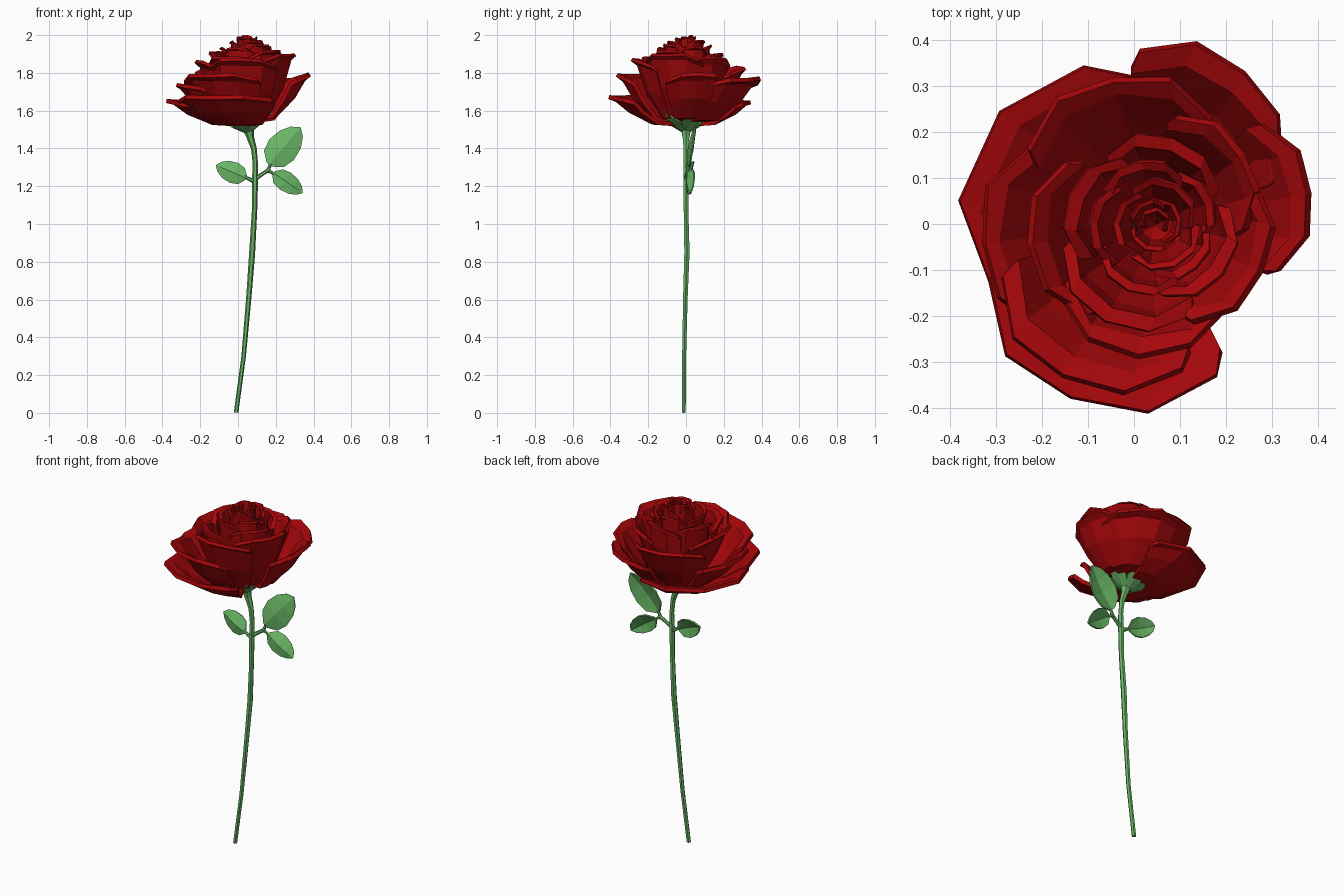
import bpy, bmesh, math, random
from mathutils import Vector

if "Cube" in bpy.data.objects:
    bpy.data.objects.remove(bpy.data.objects["Cube"])

random.seed(4)


def material(name, color):
    m = bpy.data.materials.new(name)
    m.diffuse_color = color
    m.use_nodes = True
    m.node_tree.nodes["Principled BSDF"].inputs["Base Color"].default_value = m.diffuse_color
    return m


RED = material("petal_red", (0.38, 0.002, 0.003, 1))
GREEN = material("leaf_green", (0.14, 0.46, 0.13, 1))


def make(name, verts, faces, mat, thick=0):
    me = bpy.data.meshes.new(name)
    me.from_pydata([tuple(v) for v in verts], [], faces)
    bm = bmesh.new()
    bm.from_mesh(me)
    bmesh.ops.recalc_face_normals(bm, faces=bm.faces)
    bm.to_mesh(me)
    bm.free()
    me.materials.append(mat)
    ob = bpy.data.objects.new(name, me)
    bpy.context.collection.objects.link(ob)
    if thick:
        s = ob.modifiers.new("thickness", 'SOLIDIFY')
        s.thickness = thick
        s.offset = 0
    return ob


def grid_faces(rows, cols):
    return [(r * cols + c, r * cols + c + 1, (r + 1) * cols + c + 1, (r + 1) * cols + c)
            for r in range(rows - 1) for c in range(cols - 1)]


def tube(name, pts, radii, sides=6):
    pts = [Vector(p) for p in pts]
    verts, faces, n = [], [], len(pts)
    for i, p in enumerate(pts):
        t = (pts[min(i + 1, n - 1)] - pts[max(i - 1, 0)]).normalized()
        q = Vector((0, 0, 1)).rotation_difference(t)
        for k in range(sides):
            a = math.tau * k / sides
            verts.append(p + q @ Vector((math.cos(a), math.sin(a), 0)) * radii[i])
    for i in range(n - 1):
        for k in range(sides):
            j = (k + 1) % sides
            faces.append((i * sides + k, i * sides + j, (i + 1) * sides + j, (i + 1) * sides + k))
    faces += [tuple(range(sides)), tuple(range((n - 1) * sides, n * sides))]
    return make(name, verts, faces, GREEN)


# Petal: part of a bowl with clipped corners and a turned-out lip
FLARE = [(0, 0), (0.42, 0.08), (0.72, 0.50), (0.90, 0.92), (1, 1)]
CUP = [(0, 0), (0.60, 0.15), (0.82, 0.60), (0.88, 0.98), (1, 1)]


def petal(name, az, half, r, z, base, cx, prof, thick):
    verts, cols = [], 5
    for i, (pr, pz) in enumerate(prof):
        for c in range(cols):
            u = 2 * c / (cols - 1) - 1
            drop = 1 - 0.12 * u ** 4 * (i > 1)
            a = math.radians(az + half * u * (1 - 0.1 * (i == 4)))
            rr = (0.004 + (r - 0.004) * pr * drop) * (1 + 0.04 * u)
            zz = base + (z - base) * pz * drop
            if i > 2:
                zz += random.uniform(-0.007, 0.004)
                rr *= random.uniform(0.98, 1.015)
            x0 = 0.05 + (cx - 0.05) * pr
            verts.append((x0 + rr * math.cos(a), rr * math.sin(a), zz))
    make(name, verts, grid_faces(len(prof), cols), RED, thick)


# Rings of petals: azimuth, half width, rim radius, rim height, base height
RINGS = {
    "outer_petal": (0.0, FLARE, 0.022, [
        (140, 72, .375, 1.65, 1.525), (250, 54, .405, 1.67, 1.525),
        (10, 31, .39, 1.79, 1.55), (54, 38, .405, 1.77, 1.54)]),
    "second_petal": (0.0, FLARE, 0.02, [
        (187, 48, .335, 1.74, 1.53), (245, 48, .365, 1.79, 1.53)]),
    "third_petal": (0.02, FLARE, 0.018, [
        (102, 50, .325, 1.83, 1.54), (190, 54, .25, 1.86, 1.54), (268, 52, .285, 1.87, 1.54),
        (338, 46, .28, 1.90, 1.55), (35, 42, .265, 1.88, 1.55)]),
    "middle_petal": (0.035, CUP, 0.015, [
        (75, 52, .195, 1.90, 1.58), (160, 50, .185, 1.91, 1.58),
        (245, 54, .235, 1.88, 1.58), (325, 50, .19, 1.915, 1.58)]),
    "inner_petal": (0.04, CUP, 0.012, [
        (20, 45, .14, 1.935, 1.62), (100, 48, .14, 1.945, 1.62), (180, 48, .14, 1.935, 1.62),
        (250, 46, .155, 1.93, 1.62), (315, 44, .135, 1.95, 1.62)]),
    "heart_petal": (0.045, CUP, 0.010, [
        (60, 68, .10, 1.97, 1.68), (180, 66, .09, 1.965, 1.68), (295, 66, .105, 1.965, 1.68)]),
    "bud_petal": (0.045, CUP, 0.008, [
        (10, 75, .06, 1.99, 1.72), (130, 70, .055, 1.995, 1.72), (250, 75, .06, 1.985, 1.72),
        (80, 120, .033, 1.997, 1.75)]),
}
for ring, (cx, prof, thick, petals) in RINGS.items():
    for n, p in enumerate(petals):
        petal(f"{ring}_{n + 1}", *p, cx, prof, thick)

# Stem, flaring into the flower base
tube("stem",
     [(-.01, -.012, .002), (.03, -.01, .3), (.058, -.003, .62), (.075, .005, .85), (.088, 0, 1.08),
      (.09, 0, 1.23), (.092, 0, 1.32), (.084, 0, 1.40), (.065, 0, 1.46), (.055, 0, 1.51),
      (.055, 0, 1.53)],
     [.012, .012, .014, .016, .014, .016, .014, .015, .02, .032, .05])

# Sepals under the flower
for n in range(5):
    a = math.tau * n / 5 + 0.3
    d, s = Vector((math.cos(a), math.sin(a), 0)), Vector((-math.sin(a), math.cos(a), 0))
    verts = []
    for r, z, w in [(.02, 1.495, .018), (.065, 1.524, .044), (.10, 1.545, .032), (.13, 1.572, .004)]:
        for k in (-1, 0, 1):
            v = Vector((.055, 0, z - .006 * (k == 0))) + d * r + s * w * k
            v.z += 0.2 * (v.x - .055)
            verts.append(v)
    make(f"sepal_{n + 1}", verts, grid_faces(4, 3), GREEN, 0.008)


# Leaf folded along its midrib, rolled a little about it
def leaf(name, base, tip, width, fold, roll):
    b, t = Vector(base), Vector(tip)
    d = t - b
    side = Vector((-d.z, 0, d.x)).normalized() + Vector((0, roll, 0))
    verts = []
    for f, w in [(0, .2), (.15, .8), (.40, 1), (.68, .85), (.88, .5), (1, .03)]:
        for k in (-1, -.5, 0, .5, 1):
            bend = Vector((0, fold * (abs(k) * w - .6 * math.sin(f * math.pi)), 0))
            verts.append(b + d * f + side * (k * w * width / 2) + bend)
    make(name, verts, grid_faces(6, 5), GREEN, 0.008)


leaf("large_leaf", (.165, .012, 1.315), (.33, .045, 1.51), .168, .022, 0.1)
leaf("lower_leaf", (.188, .012, 1.268), (.34, .025, 1.165), .105, .02, 0.35)
leaf("left_leaf", (.042, .005, 1.243), (-.115, .035, 1.31), .112, .02, -0.15)

# Leaf stalks
tube("right_stalk", [(.085, 0, 1.235), (.125, .005, 1.262), (.16, .01, 1.285), (.172, .012, 1.32)],
     [.013, .010, .011, .007])
tube("lower_stalk", [(.15, .01, 1.28), (.175, .012, 1.275), (.195, .012, 1.258)], [.009, .008, .006])
tube("left_stalk", [(.09, 0, 1.222), (.06, .002, 1.238), (.035, .005, 1.25)], [.013, .010, .007])
